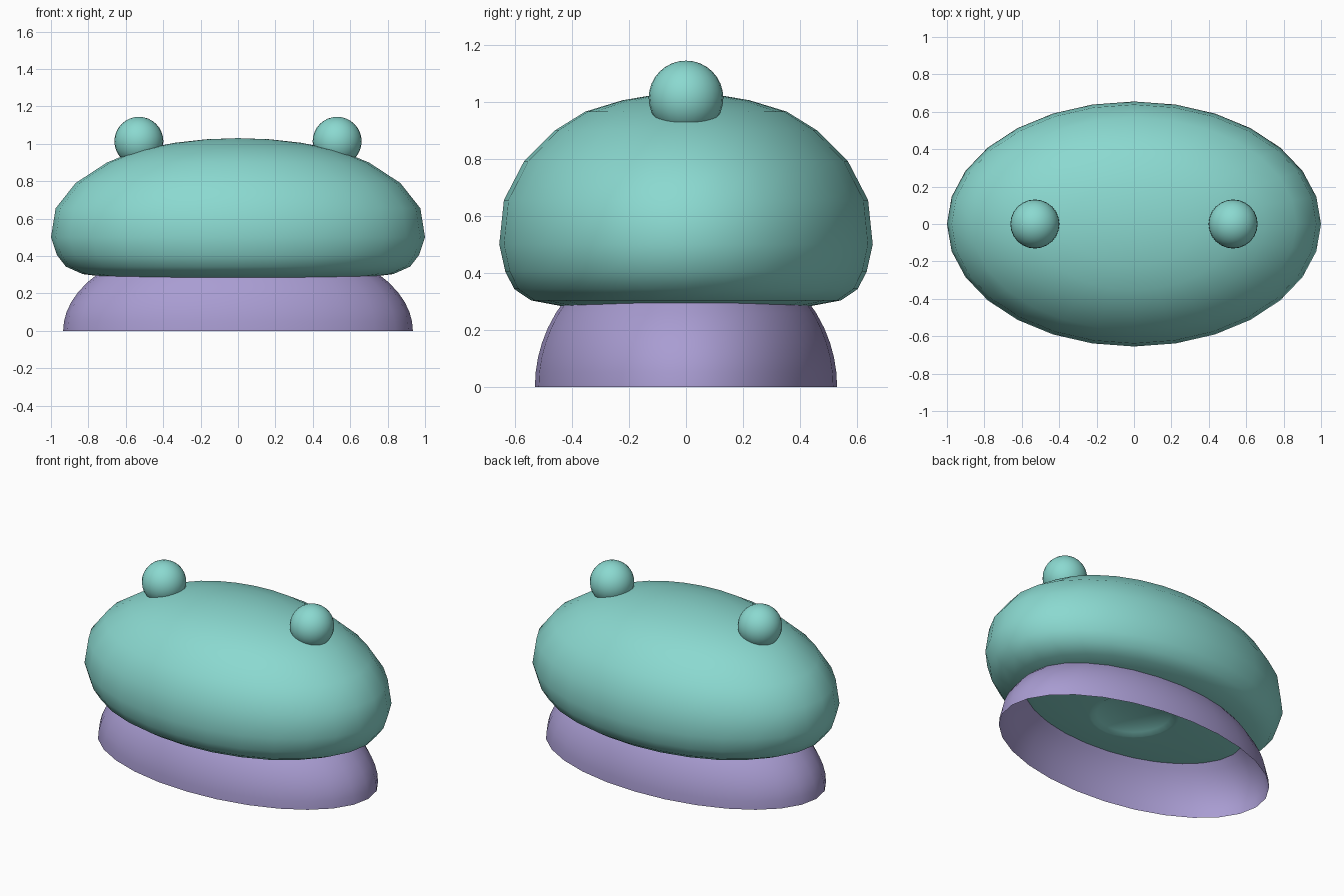
import bpy, bmesh, math

if "Cube" in bpy.data.objects:
    bpy.data.objects.remove(bpy.data.objects["Cube"])

SEGMENTS = 28


def material(name, rgb):
    m = bpy.data.materials.new(name)
    m.diffuse_color = (*rgb, 1.0)
    m.use_nodes = True
    m.node_tree.nodes["Principled BSDF"].inputs["Base Color"].default_value = m.diffuse_color
    return m


teal = material("teal", (0.257, 0.694, 0.631))
purple = material("purple", (0.397, 0.335, 0.645))


def finish(bm, name, mat):
    mesh = bpy.data.meshes.new(name)
    bm.to_mesh(mesh)
    bm.free()
    mesh.materials.append(mat)
    for p in mesh.polygons:
        p.use_smooth = True
    obj = bpy.data.objects.new(name, mesh)
    bpy.context.collection.objects.link(obj)
    return obj


def loft(name, rings, mat):
    """Stack ellipses (rx, ry, z) from bottom to top; rx = 0 closes to a point."""
    bm = bmesh.new()
    loops = []
    for rx, ry, z in rings:
        if rx == 0:
            loops.append([bm.verts.new((0, 0, z))] * SEGMENTS)
        else:
            loops.append([bm.verts.new((rx * math.cos(2 * math.pi * i / SEGMENTS),
                                        ry * math.sin(2 * math.pi * i / SEGMENTS), z))
                          for i in range(SEGMENTS)])
    for a, b in zip(loops, loops[1:]):
        for i in range(SEGMENTS):
            j = (i + 1) % SEGMENTS
            quad = list(dict.fromkeys((a[i], a[j], b[j], b[i])))
            bm.faces.new(quad)
    return finish(bm, name, mat)


# Upper body: oval cushion shape with a shallow round dimple underneath
profile = [(0.675, 0.284), (0.83, 0.303), (0.92, 0.343), (0.968, 0.405),
           (1.0, 0.5), (0.975, 0.655), (0.868, 0.79), (0.70, 0.90),
           (0.54, 0.965), (0.34, 1.005), (0.17, 1.024), (0, 1.03)]
dimple = [(0, 0, 0.325), (0.08, 0.08, 0.323), (0.16, 0.16, 0.31),
          (0.22, 0.22, 0.29), (0.25, 0.25, 0.274), (0.27, 0.26, 0.274)]
body = loft("upper_body", dimple + [(r, 0.655 * r, z) for r, z in profile], teal)

# Lower skirt: open oval shell tucked into the body
skirt = []
for k in range(7):
    z = 0.31 * k / 6
    s = math.sqrt(1 - (z / 0.51) ** 2)
    skirt.append((0.935 * s, 0.53 * s, z))
loft("lower_skirt", skirt, purple)

# Round eyes
for side, x in (("left", -0.53), ("right", 0.53)):
    bm = bmesh.new()
    bmesh.ops.create_uvsphere(bm, u_segments=24, v_segments=16, radius=0.131)
    bmesh.ops.translate(bm, verts=bm.verts, vec=(x, 0, 1.013))
    finish(bm, side + "_eye", teal)

# Keep the dimple rim crisp
bpy.context.view_layer.objects.active = body
body.select_set(True)
bpy.ops.object.shade_smooth_by_angle(angle=math.radians(35))
